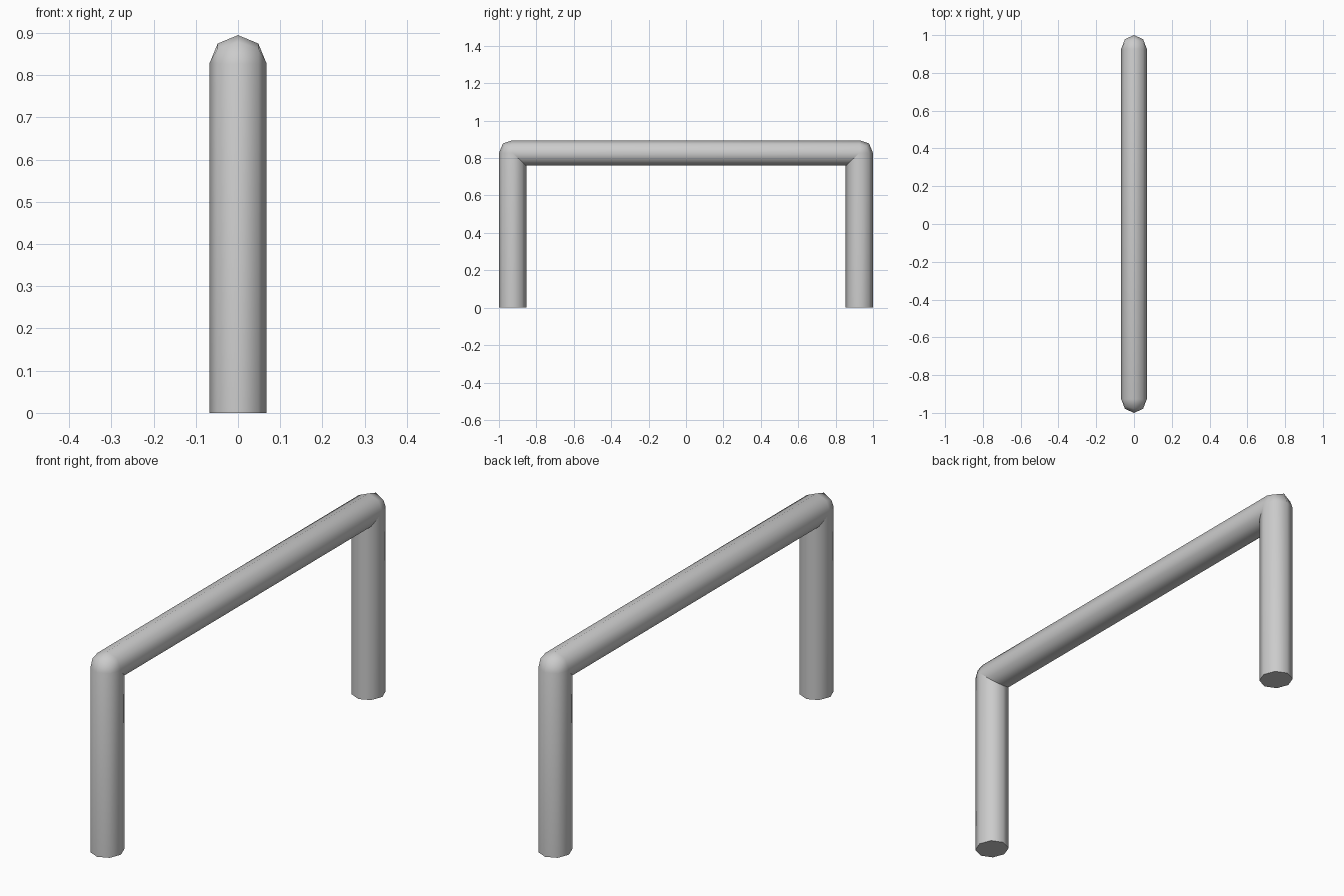
import bpy, bmesh
from math import sin, cos, pi, radians

if "Cube" in bpy.data.objects:
    bpy.data.objects.remove(bpy.data.objects["Cube"])

SIDES = 8
R = 0.068          # tube radius
LEG_RY = 0.073     # legs are slightly deeper along y
CY, CZ = 0.927, 0.827  # corner pivot

# Rings along the path: (centre y, centre z, direction of outer side, outer radius)
rings = [(-CY, 0, pi, LEG_RY), (-CY, CZ, pi, LEG_RY),
         (-CY, CZ, 3 * pi / 4, 0.073), (-CY, CZ, pi / 2, R)]
rings += [(-y, z, pi - a, r) for y, z, a, r in reversed(rings)]

bm = bmesh.new()
loops = []
for y, z, a, r in rings:
    loops.append([bm.verts.new((R * sin(t), y + r * cos(t) * cos(a), z + r * cos(t) * sin(a)))
                  for t in (2 * pi * i / SIDES for i in range(SIDES))])

# Tube walls
for p, q in zip(loops, loops[1:]):
    for i in range(SIDES):
        j = (i + 1) % SIDES
        bm.faces.new((p[i], p[j], q[j], q[i]))
# Foot caps
bm.faces.new(loops[0][::-1])
bm.faces.new(loops[-1])

# Sides of the corner rings meet at a shared pivot
bmesh.ops.remove_doubles(bm, verts=bm.verts[:], dist=0.0005)
bmesh.ops.recalc_face_normals(bm, faces=bm.faces[:])

mesh = bpy.data.meshes.new("bent_tube_rail")
bm.to_mesh(mesh)
bm.free()
rail = bpy.data.objects.new("bent_tube_rail", mesh)
bpy.context.collection.objects.link(rail)
bpy.context.view_layer.objects.active = rail
rail.select_set(True)
bpy.ops.object.shade_smooth_by_angle(angle=radians(60))
